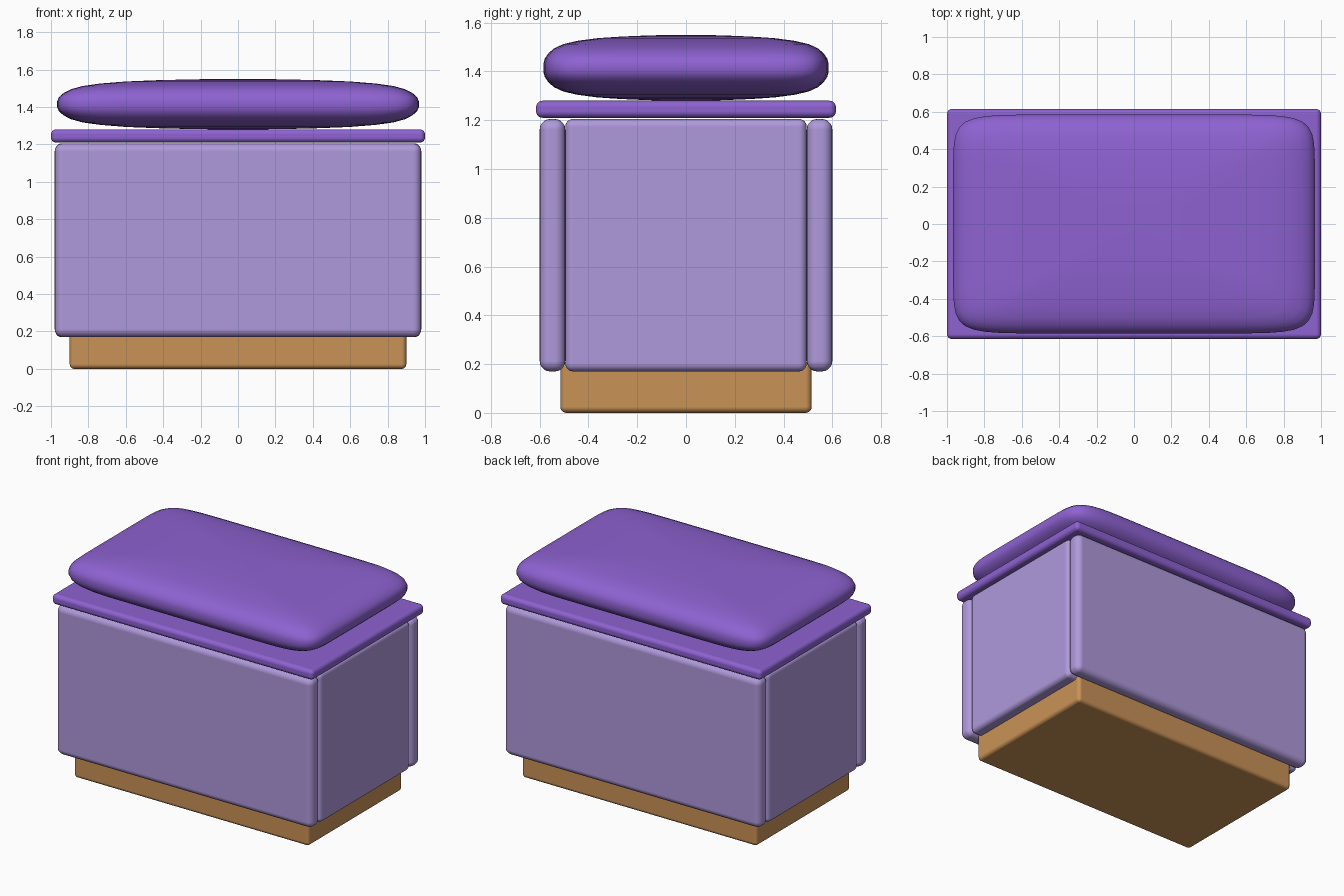
import bpy, bmesh

if "Cube" in bpy.data.objects:
    bpy.data.objects.remove(bpy.data.objects["Cube"])


def material(name, rgb):
    mat = bpy.data.materials.new(name)
    mat.use_nodes = True
    mat.diffuse_color = (*rgb, 1)
    mat.node_tree.nodes["Principled BSDF"].inputs["Base Color"].default_value = (*rgb, 1)
    return mat


purple = material("deep purple", (0.27, 0.122, 0.64))
lilac = material("pale lilac", (0.43, 0.32, 0.71))
wood = material("warm wood", (0.59, 0.287, 0.095))


def finish(name, bm, mat):
    mesh = bpy.data.meshes.new(name)
    bm.normal_update()
    bm.to_mesh(mesh)
    bm.free()
    mesh.materials.append(mat)
    obj = bpy.data.objects.new(name, mesh)
    bpy.context.collection.objects.link(obj)
    for poly in mesh.polygons:
        poly.use_smooth = True
    return obj


def rounded_box(name, low, high, radius, mat):
    """Box between two corners with softened edges."""
    bm = bmesh.new()
    bmesh.ops.create_cube(bm, size=1)
    for v in bm.verts:
        v.co = [(a + b) / 2 + c * (b - a) for a, b, c in zip(low, high, v.co)]
    obj = finish(name, bm, mat)
    bevel = obj.modifiers.new("soft edges", "BEVEL")
    bevel.width = radius
    bevel.segments = 5
    bevel.harden_normals = True
    return obj


# Plinth
rounded_box("base", (-0.9, -0.515, 0), (0.9, 0.515, 0.21), 0.025, wood)

# Four upholstered panels around the storage space
for side, names in ((-1, ("front_panel", "right_panel")), (1, ("back_panel", "left_panel"))):
    y = sorted((side * 0.495, side * 0.6))
    rounded_box(names[0], (-0.98, y[0], 0.17), (0.98, y[1], 1.205), 0.043, lilac)
    x = sorted((side * 0.87, side * 0.976))
    rounded_box(names[1], (x[0], -0.495, 0.17), (x[1], 0.495, 1.205), 0.032, lilac)

# Lid
rounded_box("lid", (-1, -0.615, 1.21), (1, 0.615, 1.28), 0.027, purple)


# Plump seat cushion: rings of a soft rectangle, shrinking towards the crown
def cushion(name, half_x, half_y, half_z, centre_z, mat):
    steps, power = 24, 10
    walk = [-1 + 2 * i / steps for i in range(steps)]
    square = ([(t, -1) for t in walk] + [(1, t) for t in walk]
              + [(-t, 1) for t in walk] + [(-1, -t) for t in walk])
    outline = []
    for u, v in square:
        r = (abs(u) ** power + abs(v) ** power) ** (-1 / power)
        outline.append((u * r * half_x, v * r * half_y))
    upper = [(1, 0.12), (0.99, 0.28), (0.965, 0.44), (0.925, 0.59), (0.86, 0.72),
             (0.76, 0.82), (0.62, 0.9), (0.45, 0.95), (0.25, 0.985), (0.1, 0.998)]
    profile = [(s, -h) for s, h in reversed(upper)] + upper
    bm = bmesh.new()
    rings = [[bm.verts.new((x * s, y * s, centre_z + h * half_z)) for x, y in outline]
             for s, h in profile]
    n = len(outline)
    for a, b in zip(rings, rings[1:]):
        for i in range(n):
            j = (i + 1) % n
            bm.faces.new((a[i], a[j], b[j], b[i]))
    bm.faces.new(rings[-1])
    bm.faces.new(rings[0][::-1])
    return finish(name, bm, mat)


cushion("seat_cushion", 0.967, 0.585, 0.135, 1.415, purple)
